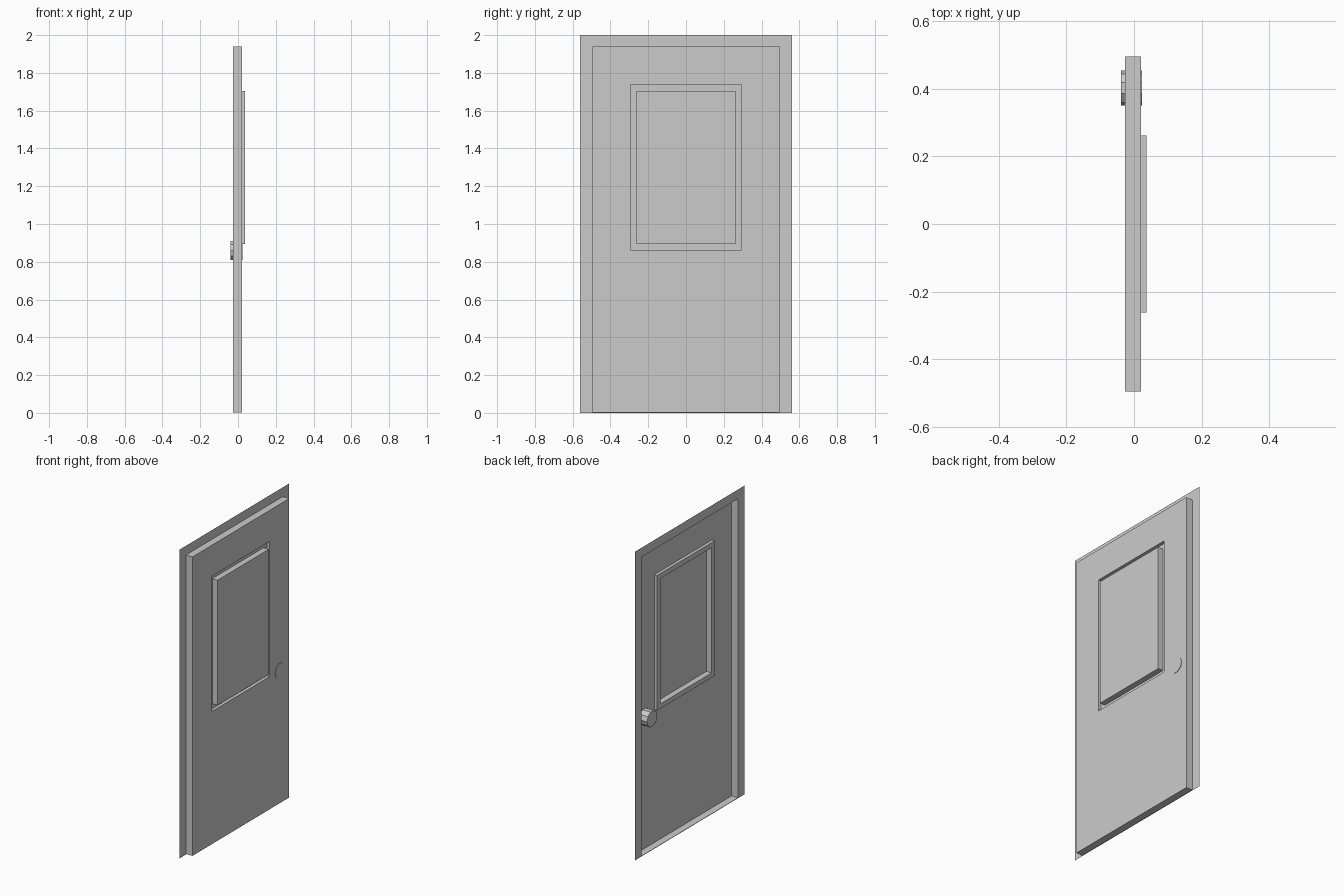
import bpy, bmesh, math
from mathutils import Matrix

if "Cube" in bpy.data.objects:
    bpy.data.objects.remove(bpy.data.objects["Cube"])


def finish(name, bm):
    mesh = bpy.data.meshes.new(name)
    bm.to_mesh(mesh)
    bm.free()
    obj = bpy.data.objects.new(name, mesh)
    bpy.context.collection.objects.link(obj)
    return obj


def stepped_shell(name, steps, cap=False):
    """Join a chain of rectangles (x, half width, z low, z high) into a shell facing +x."""
    bm = bmesh.new()
    rings = [[bm.verts.new((x, y, z)) for y, z in ((-w, lo), (w, lo), (w, hi), (-w, hi))]
             for x, w, lo, hi in steps]
    for a, b in zip(rings, rings[1:]):
        for i in range(4):
            j = (i + 1) % 4
            bm.faces.new((a[i], a[j], b[j], b[i]))
    if cap:
        bm.faces.new(rings[-1])
    return finish(name, bm)


back, face, groove, pane = -0.026, 0.02, 0.0, 0.037

# Flat surround, open-backed slab and its face around the window
stepped_shell("door_leaf", [
    (back, 0.56, 0.0, 2.0),
    (back, 0.495, 0.003, 1.94),
    (face, 0.495, 0.003, 1.94),
    (face, 0.295, 0.863, 1.738),
])

# Recessed groove and raised window panel
stepped_shell("window_panel", [
    (face, 0.295, 0.863, 1.738),
    (groove, 0.295, 0.863, 1.738),
    (groove, 0.262, 0.894, 1.705),
    (pane, 0.262, 0.894, 1.705),
], cap=True)

# Ten-sided knob passing through the slab
x0, x1 = -0.039, 0.023
bm = bmesh.new()
bmesh.ops.create_cone(
    bm, cap_ends=True, segments=10, radius1=0.052, radius2=0.052, depth=x1 - x0,
    matrix=Matrix.Translation(((x0 + x1) / 2, 0.402, 0.86))
    @ Matrix.Rotation(math.pi / 2, 4, 'Y'))
finish("knob", bm)
